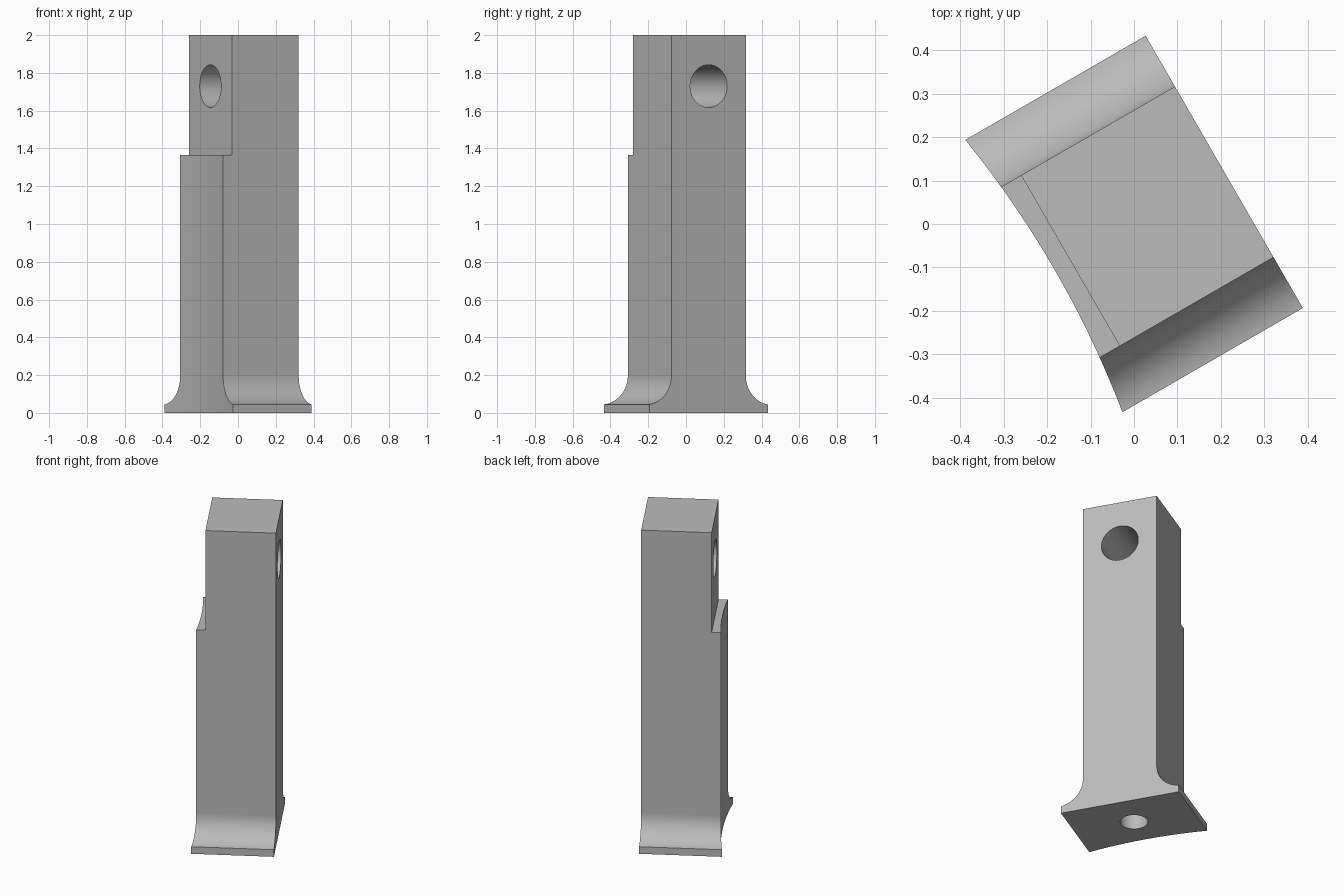
import bpy, bmesh, math
from mathutils import Matrix

cube = bpy.data.objects.get("Cube")
if cube:
    bpy.data.objects.remove(cube, do_unlink=True)

# One plain grey metal
metal = bpy.data.materials.new("grey metal")
metal.use_nodes = True
GREY = (0.5, 0.5, 0.5, 1)
metal.diffuse_color = GREY
metal.node_tree.nodes["Principled BSDF"].inputs["Base Color"].default_value = GREY

HALF_W = 0.24        # half width of the flared foot
HALF_D = 0.227       # half depth of the post
FOOT_D = 0.362       # half depth of the foot
FLARE = 0.155        # fillet radius
FOOT_H = 0.045
HEIGHT = 2.0
STEP_Z = 1.365
BOW = 2.3            # radius of the hollowed face


def add_object(name, bm):
    bmesh.ops.recalc_face_normals(bm, faces=bm.faces)
    mesh = bpy.data.meshes.new(name)
    bm.to_mesh(mesh)
    bm.free()
    mesh.materials.append(metal)
    ob = bpy.data.objects.new(name, mesh)
    bpy.context.collection.objects.link(ob)
    return ob


def cylinder_cutter(name, radius, length, matrix, segments=64):
    bm = bmesh.new()
    bmesh.ops.create_cone(bm, cap_ends=True, segments=segments, radius1=radius,
                          radius2=radius, depth=length, matrix=matrix)
    return add_object(name, bm)


# Side profile of the post: slab foot, concave flare, straight shaft
centre = HALF_D + FLARE
end = math.acos((centre - FOOT_D) / FLARE)
centre_z = FOOT_H + FLARE * math.sin(end)
steps = 24
half = [(FOOT_D, 0)]
for i in range(steps + 1):
    a = end * (1 - i / steps)
    half.append((centre - FLARE * math.cos(a), centre_z - FLARE * math.sin(a)))
half.append((HALF_D, HEIGHT))
outline = half + [(-y, z) for y, z in reversed(half)]

bm = bmesh.new()
face = bm.faces.new([bm.verts.new((-HALF_W - 0.02, y, z)) for y, z in outline])
new = bmesh.ops.extrude_face_region(bm, geom=[face])["geom"]
bmesh.ops.translate(bm, vec=(2 * HALF_W + 0.02, 0, 0),
                    verts=[g for g in new if isinstance(g, bmesh.types.BMVert)])
post = add_object("flared_post", bm)

# Cutters: hollowed face, upper step, cross hole and foot hole
cutters = [cylinder_cutter("hollow_cutter", BOW, 6,
                           Matrix.Translation((-0.211 - BOW, 0, 1)), 400)]
bm = bmesh.new()
bmesh.ops.create_cube(bm, size=1, matrix=Matrix.Translation((-0.669, 0, STEP_Z + 0.5))
                      @ Matrix.Diagonal((1, 2, 1, 1)))
cutters.append(add_object("step_cutter", bm))
cutters.append(cylinder_cutter("cross_hole_cutter", 0.113, 2,
               Matrix.Translation((0, 0, 1.73)) @ Matrix.Rotation(math.pi / 2, 4, "Y")))
cutters.append(cylinder_cutter("foot_hole_cutter", 0.08, 1.0, Matrix.Identity(4)))

for cutter in cutters:
    mod = post.modifiers.new(cutter.name, "BOOLEAN")
    mod.operation = "DIFFERENCE"
    mod.solver = "EXACT"
    mod.object = cutter

# Bake the cuts and drop the cutters
bpy.context.view_layer.update()
graph = bpy.context.evaluated_depsgraph_get()
baked = bpy.data.meshes.new_from_object(post.evaluated_get(graph))
post.modifiers.clear()
post.data = baked
for cutter in cutters:
    bpy.data.objects.remove(cutter, do_unlink=True)

# Turn the finished post and smooth only its curved faces
post.rotation_euler.z = math.radians(30)
bpy.ops.object.select_all(action="DESELECT")
post.select_set(True)
bpy.context.view_layer.objects.active = post
bpy.ops.object.shade_smooth_by_angle(angle=math.radians(20))
post.modifiers.new("even_shading", "WEIGHTED_NORMAL").keep_sharp = True
